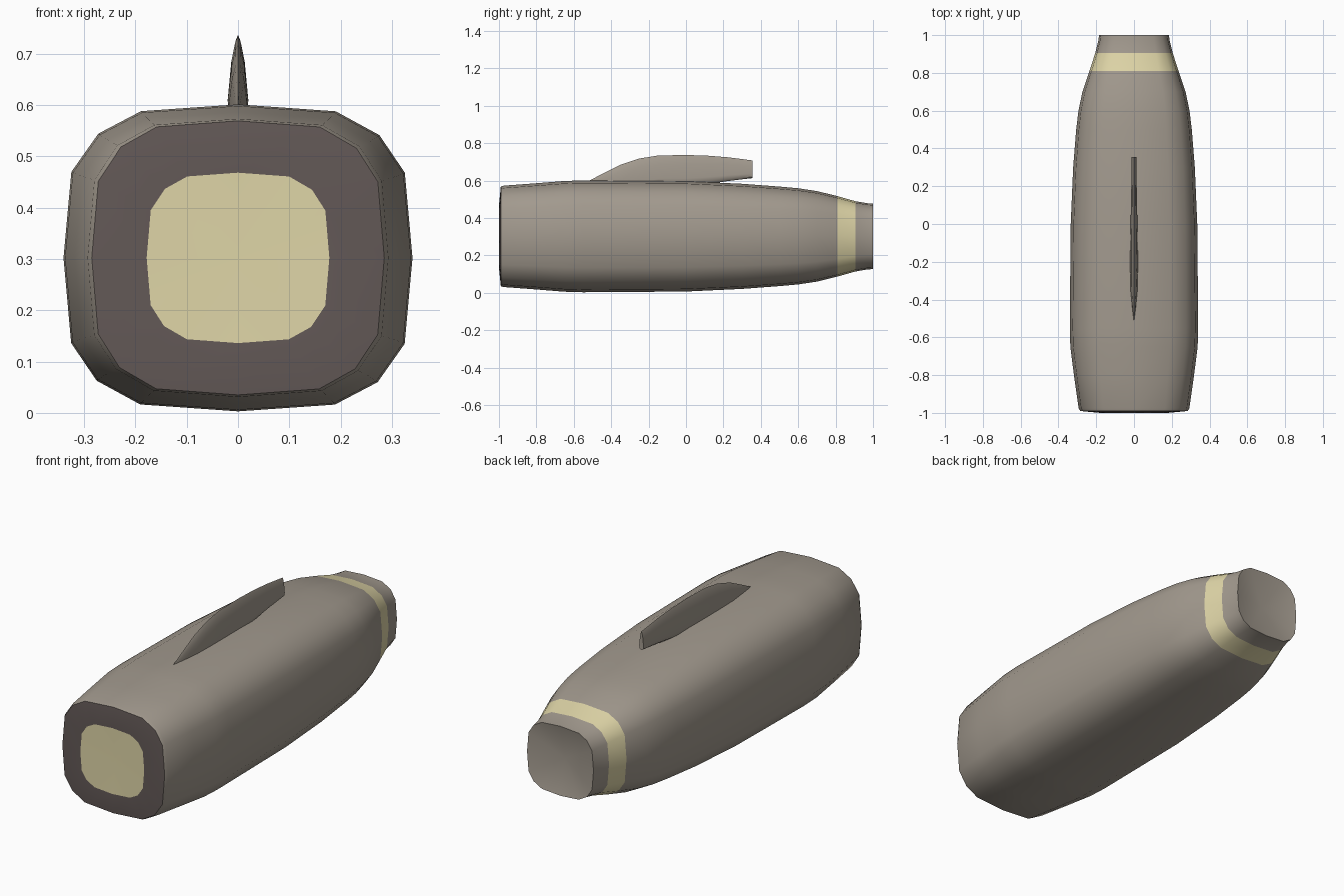
import bpy, bmesh, math

if "Cube" in bpy.data.objects:
    bpy.data.objects.remove(bpy.data.objects["Cube"])

def material(name, rgb):
    m = bpy.data.materials.new(name)
    m.diffuse_color = (*rgb, 1)
    m.use_nodes = True
    m.node_tree.nodes["Principled BSDF"].inputs["Base Color"].default_value = m.diffuse_color
    return m

GREY = material("warm_grey", (0.36, 0.32, 0.27))
CREAM = material("cream", (0.74, 0.67, 0.39))
DARK = material("dark_brown_grey", (0.125, 0.10, 0.095))

def loft(name, rings, mats, pick=lambda i: 0, start_tip=None, end_tip=None, angle=50):
    """Skin closed rings together; pick(i) gives the material of band i."""
    bm = bmesh.new()
    vs = [[bm.verts.new(p) for p in r] for r in rings]
    n = len(rings[0])
    for i in range(len(vs) - 1):
        for j in range(n):
            k = (j + 1) % n
            f = bm.faces.new((vs[i][j], vs[i][k], vs[i + 1][k], vs[i + 1][j]))
            f.material_index = pick(i)
    for tip, ring, band in ((start_tip, vs[0], -1), (end_tip, vs[-1], len(vs) - 1)):
        if tip:
            c = bm.verts.new(tip)
            for j in range(n):
                f = bm.faces.new((ring[j], ring[(j + 1) % n], c))
                f.material_index = pick(band)
    bmesh.ops.recalc_face_normals(bm, faces=bm.faces)
    me = bpy.data.meshes.new(name)
    bm.to_mesh(me)
    bm.free()
    for m in mats:
        me.materials.append(m)
    ob = bpy.data.objects.new(name, me)
    bpy.context.collection.objects.link(ob)
    bpy.context.view_layer.objects.active = ob
    ob.select_set(True)
    bpy.ops.object.shade_smooth_by_angle(angle=math.radians(angle))
    ob.select_set(False)
    return ob

# Sixteen-sided rounded square, from one quarter turned four times
quarter = [(0, 1), (0.56, 0.955), (0.81, 0.80), (0.956, 0.555)]
section = []
for q in range(4):
    for x, z in quarter:
        for _ in range(q):
            x, z = z, -x
        section.append((x, z))

MID = 0.302
def ring(y, w, h):
    return [(x * w, y, MID + z * h) for x, z in section]

# Hull: (y, half width, half height), from the nose opening to the tail rim
hull = [(-1.0, 0.178, 0.166), (-0.99, 0.285, 0.267), (-0.975, 0.293, 0.271),
        (-0.8, 0.318, 0.284), (-0.65, 0.337, 0.296), (-0.55, 0.34, 0.299),
        (0, 0.335, 0.295), (0.3, 0.322, 0.281), (0.5, 0.306, 0.266),
        (0.6, 0.294, 0.257), (0.7, 0.273, 0.242), (0.81, 0.236, 0.215),
        (0.905, 0.205, 0.188), (0.97, 0.189, 0.177), (1.0, 0.185, 0.175)]

def hull_colour(i):
    if i < 0:
        return 1                       # nose centre
    if i == 0:
        return 2                       # nose surround
    return 1 if hull[i][0] == 0.81 else 0   # tail stripe

loft("hull", [ring(*s) for s in hull], [GREY, CREAM, DARK], hull_colour,
     start_tip=(0, -0.975, MID), end_tip=(0, 0.96, MID), angle=40)

# Top fin: (y, half width, bottom z, top z)
fin = [(-0.52, 0.002, 0.57, 0.598), (-0.45, 0.010, 0.57, 0.635),
       (-0.35, 0.018, 0.57, 0.685), (-0.25, 0.020, 0.57, 0.718),
       (-0.15, 0.020, 0.57, 0.734), (0, 0.018, 0.57, 0.737),
       (0.12, 0.016, 0.582, 0.733), (0.22, 0.014, 0.597, 0.725),
       (0.30, 0.013, 0.607, 0.715), (0.355, 0.012, 0.613, 0.708)]
shape = [(0, 0), (0.9, 0.08), (1, 0.25), (0.65, 0.7), (0.28, 0.92), (0, 1),
         (-0.28, 0.92), (-0.65, 0.7), (-1, 0.25), (-0.9, 0.08)]
loft("top_fin", [[(x * w, y, b + t * (top - b)) for x, t in shape]
                 for y, w, b, top in fin], [GREY],
     start_tip=(0, -0.525, 0.59), end_tip=(0, 0.352, 0.66))
